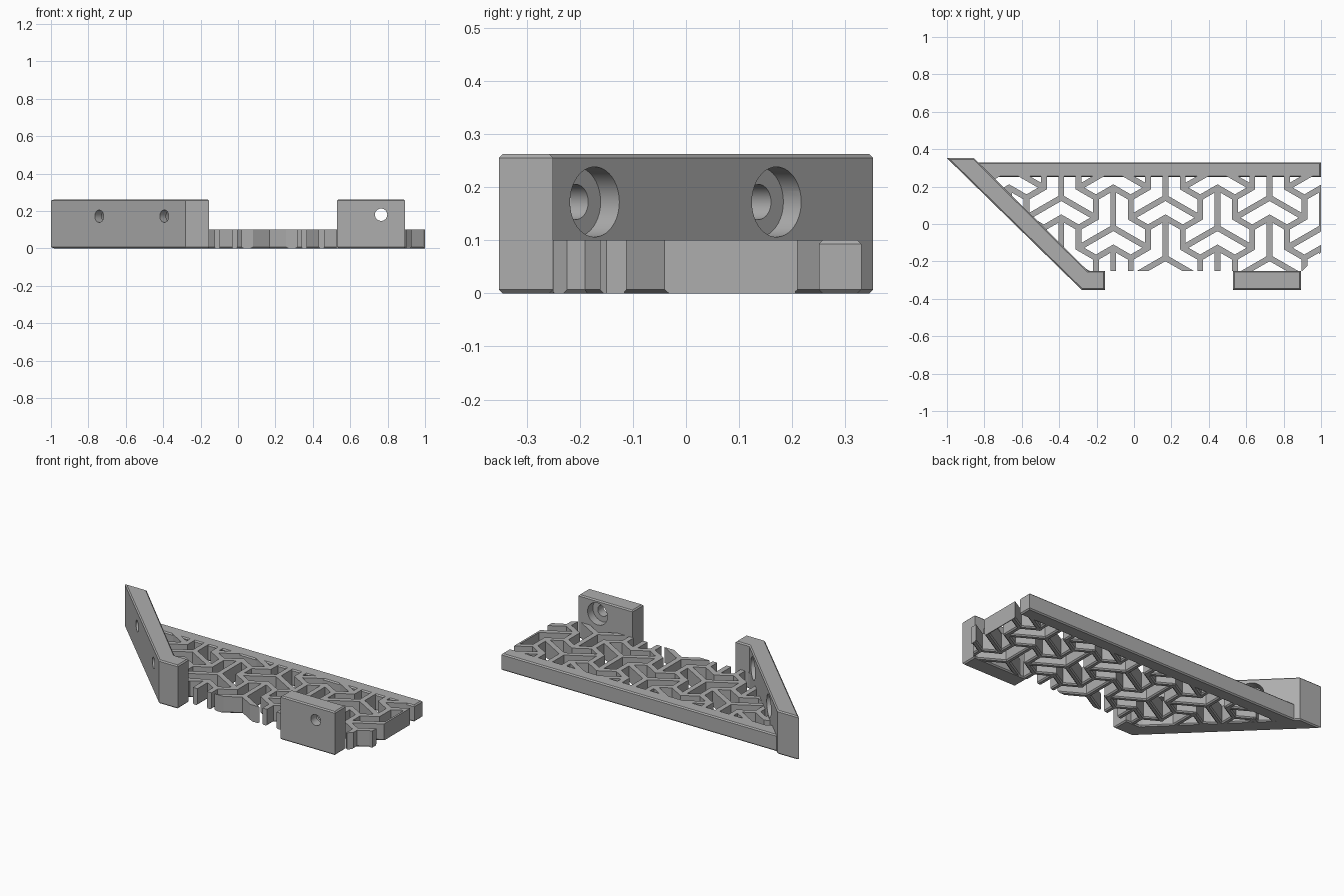
import bpy, bmesh, math
from mathutils import Vector, Matrix

old = bpy.data.objects.get("Cube")
if old:
    bpy.data.objects.remove(old)

grey = bpy.data.materials.new("plain grey")
grey.use_nodes = True
grey.diffuse_color = (0.42, 0.42, 0.42, 1)
grey.node_tree.nodes["Principled BSDF"].inputs["Base Color"].default_value = (0.42, 0.42, 0.42, 1)

CHAMFER = 0.007
PANEL = 0.1      # thickness of the flat panel
WALL = 0.262     # height of the mounting plates


def make_object(name, bm):
    bmesh.ops.recalc_face_normals(bm, faces=bm.faces)
    mesh = bpy.data.meshes.new(name)
    bm.to_mesh(mesh)
    bm.free()
    mesh.materials.append(grey)
    obj = bpy.data.objects.new(name, mesh)
    bpy.context.collection.objects.link(obj)
    return obj


def prism(name, outline, height):
    """Upright prism with chamfered top and bottom rims."""
    bm = bmesh.new()
    face = bm.faces.new([bm.verts.new((x, y, 0)) for x, y in outline])
    top = bmesh.ops.extrude_face_region(bm, geom=[face])["geom"]
    bmesh.ops.translate(bm, vec=(0, 0, height),
                        verts=[g for g in top if isinstance(g, bmesh.types.BMVert)])
    bmesh.ops.recalc_face_normals(bm, faces=bm.faces)
    rims = [e for e in bm.edges if abs(e.verts[0].co.z - e.verts[1].co.z) < 1e-5]
    bmesh.ops.bevel(bm, geom=rims, offset=CHAMFER, segments=1, affect='EDGES')
    return make_object(name, bm)


def cut_cylinder(obj, centre, axis, radius, length):
    bm = bmesh.new()
    turn = Vector(axis).to_track_quat('Z', 'Y').to_matrix().to_4x4()
    bmesh.ops.create_cone(bm, cap_ends=True, segments=40, radius1=radius, radius2=radius,
                          depth=length, matrix=Matrix.Translation(centre) @ turn)
    cutter = make_object("cutter", bm)
    cutter.hide_render = True
    mod = obj.modifiers.new("hole", 'BOOLEAN')
    mod.operation, mod.solver, mod.object = 'DIFFERENCE', 'EXACT', cutter
    bpy.context.view_layer.objects.active = obj
    bpy.ops.object.modifier_apply(modifier=mod.name)
    bpy.data.objects.remove(cutter)


def screw_hole(obj, centre, axis):
    """Through hole with a counterbore centred on the inner face."""
    cut_cylinder(obj, centre, axis, 0.033, 0.5)
    cut_cylinder(obj, centre, axis, 0.066, 0.1)


def smooth(obj):
    bpy.ops.object.select_all(action='DESELECT')
    obj.select_set(True)
    bpy.context.view_layer.objects.active = obj
    bpy.ops.object.shade_smooth_by_angle(angle=math.radians(30))


# Slanted mounting plate with a short straight foot
slanted_plate = prism("slanted_plate", [
    (-1, 0.352), (-0.28, -0.352), (-0.155, -0.352), (-0.155, -0.25),
    (-0.247, -0.25), (-0.855, 0.352)], WALL)
for y in (-0.172, 0.172):
    screw_hole(slanted_plate, (-0.498 - y, y, 0.172), (1, 1, 0))
smooth(slanted_plate)

# Straight mounting plate at the front
front_plate = prism("front_plate", [
    (0.53, -0.352), (0.893, -0.352), (0.893, -0.25), (0.53, -0.25)], WALL)
screw_hole(front_plate, (0.765, -0.25, 0.18), (0, 1, 0))
smooth(front_plate)

# Long back rail
prism("back_rail", [(-0.8, 0.25), (1, 0.25), (1, 0.33), (-0.88, 0.33)], PANEL)

# Lattice of interlocking chevron cells, clipped to the panel outline
PITCH = 0.1857
SIDE = PITCH / math.sqrt(3)
HALF = 0.0155
CLIPS = [((0, 0.26), (0, 1)), ((0, -0.25), (0, -1)), ((1, 0), (1, 0)),
         ((-0.57, 0), (-1, -1)), ((0.9, -0.25), (1, -1))]


def add_bar(target, start, end):
    """One bar with a chamfered underside, cut off at the panel outline."""
    along = (end - start).normalized()
    across = Vector((-along.y, along.x))
    reach = HALF * math.tan(math.pi / 6)
    section = [(-HALF + CHAMFER, 0), (HALF - CHAMFER, 0), (HALF, CHAMFER),
               (HALF, PANEL), (-HALF, PANEL), (-HALF, CHAMFER)]
    bm = bmesh.new()
    rings = []
    for point in (start - along * reach, end + along * reach):
        rings.append([bm.verts.new((*(point + across * s), z)) for s, z in section])
    n = len(section)
    for i in range(n):
        j = (i + 1) % n
        bm.faces.new((rings[0][i], rings[0][j], rings[1][j], rings[1][i]))
    bm.faces.new(rings[0])
    bm.faces.new(rings[1])
    bmesh.ops.recalc_face_normals(bm, faces=bm.faces)
    for (px, py), (nx, ny) in CLIPS:
        bmesh.ops.bisect_plane(bm, geom=bm.verts[:] + bm.edges[:] + bm.faces[:],
                               plane_co=(px, py, 0), plane_no=(nx, ny, 0), clear_outer=True)
        rim = [e for e in bm.edges if e.is_boundary]
        if rim:
            bmesh.ops.holes_fill(bm, edges=rim, sides=0)
    bmesh.ops.recalc_face_normals(bm, faces=bm.faces)
    part = bpy.data.meshes.new("bar")
    bm.to_mesh(part)
    bm.free()
    target.from_mesh(part)
    bpy.data.meshes.remove(part)


lattice = bmesh.new()
for column in range(-5, 5):
    for row in range(-3, 4):
        node = Vector((0.168 + column * 1.5 * PITCH,
                       -0.181 + (row + (column % 2) / 2) * 3 * SIDE))
        for k in range(3):
            turn = Matrix.Rotation(k * 2 * math.pi / 3, 2)
            # centre arm of the three-armed star
            add_bar(lattice, node, node + turn @ Vector((0, 2 * SIDE)))
            # the two parallel bars beside it
            for s in (-1, 1):
                add_bar(lattice, node + turn @ Vector((s * PITCH / 2, SIDE / 2)),
                        node + turn @ Vector((s * PITCH / 2, 1.5 * SIDE)))
make_object("lattice_panel", lattice)
